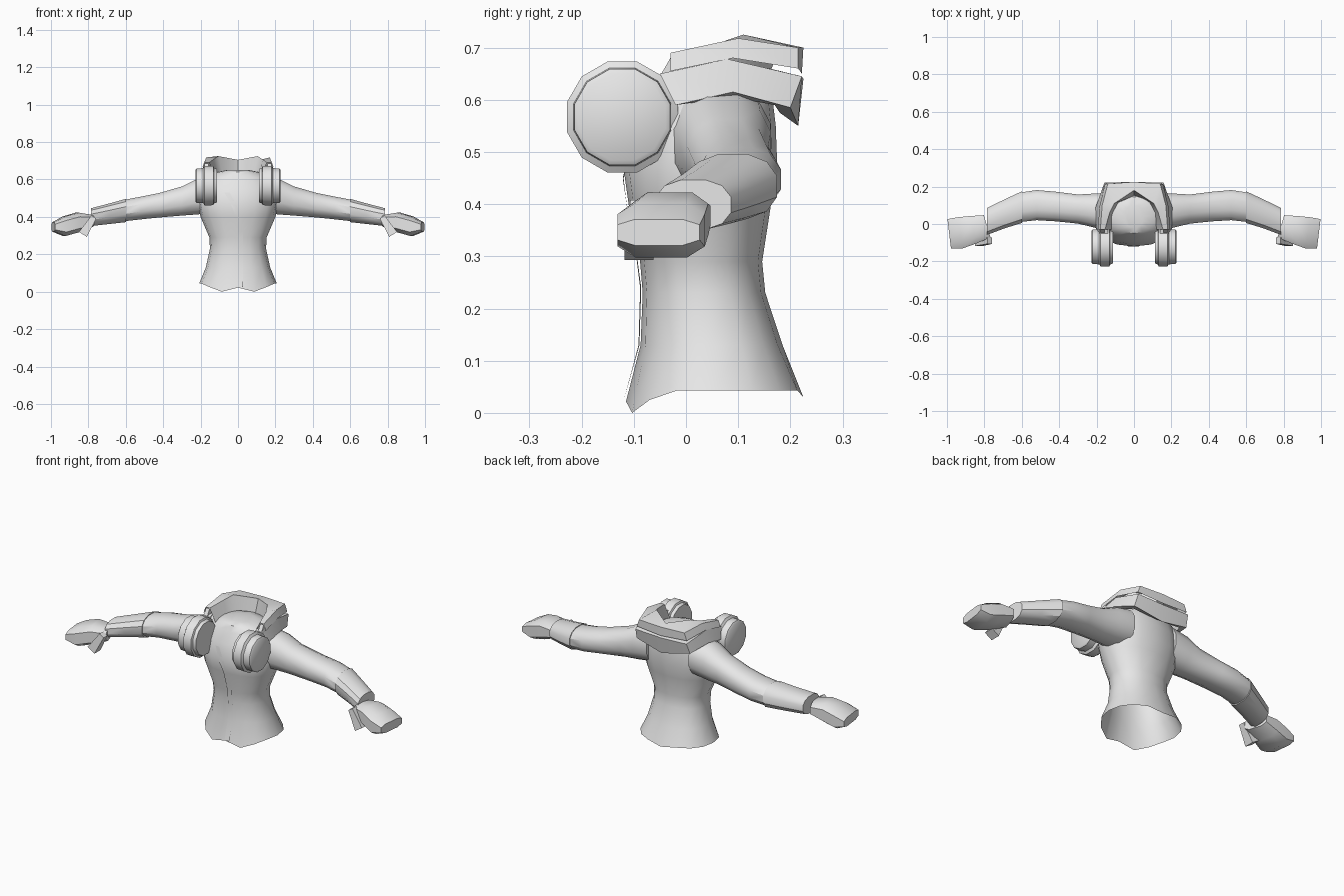
import bpy, bmesh, math
from mathutils import Matrix, Vector

if "Cube" in bpy.data.objects:
    bpy.data.objects.remove(bpy.data.objects["Cube"])

grey = bpy.data.materials.new("light_grey")
grey.diffuse_color = (0.8, 0.8, 0.8, 1)
grey.use_nodes = True
grey.node_tree.nodes["Principled BSDF"].inputs["Base Color"].default_value = grey.diffuse_color


def finish(name, bm, mirror=False, angle=35):
    bmesh.ops.recalc_face_normals(bm, faces=bm.faces)
    me = bpy.data.meshes.new(name)
    bm.to_mesh(me)
    bm.free()
    me.materials.append(grey)
    me.shade_smooth()
    me.set_sharp_from_angle(angle=math.radians(angle))
    ob = bpy.data.objects.new(name, me)
    bpy.context.collection.objects.link(ob)
    if mirror:
        ob.modifiers.new("mirror", "MIRROR").use_mirror_merge = False
    return ob


def loft(rings, closed=True, cap_start=False, cap_end=False):
    bm = bmesh.new()
    rows = [[bm.verts.new(p) for p in r] for r in rings]
    n = len(rows[0])
    for a, b in zip(rows, rows[1:]):
        for i in range(n if closed else n - 1):
            j = (i + 1) % n
            bm.faces.new((a[i], a[j], b[j], b[i]))
    if cap_start:
        bm.faces.new(rows[0])
    if cap_end:
        bm.faces.new(rows[-1])
    return bm


def spow(v, p):
    return math.copysign(abs(v) ** p, v)


def x_ring(x, y0, y1, z0, z1, skew=0, n=12, p=0.85):
    """Rounded ring across the arm direction; skew slants it with y."""
    cy, cz = (y0 + y1) / 2, (z0 + z1) / 2
    out = []
    for i in range(n):
        a = 2 * math.pi * (i + 0.5) / n
        y = cy + (y1 - y0) / 2 * spow(math.cos(a), p)
        z = cz + (z1 - z0) / 2 * spow(math.sin(a), p)
        out.append((x + skew * (y - cy), y, z))
    return out


# Jacket body: height, half width, front y, back y
BODY = [(0.03, 0.208, -0.115, 0.225), (0.13, 0.172, -0.087, 0.185),
        (0.23, 0.150, -0.083, 0.152), (0.29, 0.153, -0.088, 0.146),
        (0.40, 0.200, -0.110, 0.163), (0.47, 0.215, -0.120, 0.175),
        (0.55, 0.210, -0.095, 0.172), (0.61, 0.175, -0.065, 0.165),
        (0.64, 0.110, -0.050, 0.145), (0.652, 0.05, -0.02, 0.10)]
SEG = 16
rings = []
for k, (z, w, yf, yb) in enumerate(BODY):
    ring = []
    for i in range(SEG):
        a = 2 * math.pi * i / SEG
        c = math.cos(a)
        zz = z
        if k == 0:   # wavy hem, lowest beside the front opening
            zz = {0: 0.022, 1: 0.0, 15: 0.0, 2: 0.025, 14: 0.025, 8: 0.03}.get(i, 0.043)
        ring.append((w * spow(math.sin(a), 0.9), (yf + yb) / 2 - (yb - yf) / 2 * spow(c, 0.9), zz))
    rings.append(ring)
finish("jacket_body", loft(rings, cap_end=True), angle=40)


def front_y(x, z):
    for a, b in zip(BODY, BODY[1:]):
        if a[0] <= z <= b[0]:
            t = (z - a[0]) / (b[0] - a[0])
            w, yf, yb = (a[i] + (b[i] - a[i]) * t for i in (1, 2, 3))
            return (yf + yb) / 2 - (yb - yf) / 2 * math.sqrt(1 - (x / w) ** 2)
    return BODY[0][2]


# Overlapping front edge of the jacket
strip = []
for z, x in [(0.025, 0.0), (0.13, 0.0), (0.24, 0.0), (0.32, -0.002), (0.40, -0.01),
             (0.45, -0.03), (0.53, -0.072)]:
    strip.append([(x + d, front_y(x + d, z) - 0.004, z) for d in (0, 0.014, 0.028)])
finish("front_placket", loft(strip, closed=False))

# Sleeve: x, y range, z range
SLEEVE = [(0.13, -0.04, 0.165, 0.42, 0.625), (0.22, -0.02, 0.165, 0.41, 0.605),
          (0.30, 0.0, 0.160, 0.405, 0.565), (0.42, 0.012, 0.175, 0.395, 0.53),
          (0.52, 0.018, 0.184, 0.385, 0.51), (0.61, 0.008, 0.170, 0.375, 0.492)]
finish("sleeve", loft([x_ring(*r) for r in SLEEVE], cap_start=True, cap_end=True), True)

# Cuff
CUFF = [(0.60, 0.003, 0.177, 0.37, 0.498), (0.69, -0.025, 0.135, 0.36, 0.473),
        (0.785, -0.06, 0.088, 0.35, 0.448)]
finish("cuff", loft([x_ring(*r) for r in CUFF], cap_start=True, cap_end=True), True)

# Mitten hand, with slanted wrist
HAND = [(0.785, -0.075, 0.05, 0.345, 0.412, 0.3), (0.86, -0.108, 0.046, 0.315, 0.425, 0.22),
        (0.93, -0.135, 0.04, 0.295, 0.405, 0.15), (0.988, -0.135, 0.03, 0.32, 0.372, 0.12)]
finish("hand", loft([x_ring(*r, n=8, p=0.6) for r in HAND],
                    cap_start=True, cap_end=True), True, 45)

# Thumb: tapered block pointing down and outward
bm = bmesh.new()
bmesh.ops.create_cube(bm, size=1)
for v in bm.verts:
    f = 1.0 if v.co.z < 0 else 0.6
    v.co = Vector((v.co.x * 0.05 * f, v.co.y * 0.055 * f, v.co.z * 0.11))
bmesh.ops.transform(bm, verts=bm.verts, matrix=Matrix.Translation((0.80, -0.09, 0.353))
                    @ Matrix.Rotation(math.radians(-32), 4, "Y"))
finish("thumb", bm, True)

# Headphone ear cup: x, radius, profile turned about a sideways axis
CUP = [(0.112, 0.07), (0.112, 0.092), (0.128, 0.098), (0.132, 0.108), (0.178, 0.110),
       (0.186, 0.097), (0.222, 0.095), (0.228, 0.086)]
cup = []
for x, r in CUP:
    cup.append([(x, -0.122 + r * math.cos(math.tau * (i + 0.5) / 12),
                 0.567 + r * math.sin(math.tau * (i + 0.5) / 12)) for i in range(12)])
finish("ear_cup", loft(cup, cap_start=True, cap_end=True), True)


def wrap(rows):
    """Rows of points for the right half, continued around the back."""
    return [r + [(-x, y, z) for x, y, z in reversed(r[:-1])] for r in rows]


# Standing neck band, open at the front
band = wrap([
    [(0.12, -0.03, 0.62), (0.11, 0.06, 0.62), (0.08, 0.115, 0.62), (0, 0.15, 0.62)],
    [(0.155, -0.03, 0.69), (0.13, 0.06, 0.708), (0.105, 0.11, 0.725), (0, 0.18, 0.705)],
    [(0.18, -0.03, 0.69), (0.17, 0.10, 0.718), (0.14, 0.215, 0.70), (0, 0.225, 0.70)],
    [(0.193, -0.03, 0.655), (0.185, 0.09, 0.68), (0.155, 0.215, 0.66), (0, 0.222, 0.65)]])
finish("neck_band", loft(band, closed=False), angle=30)

# Folded collar hanging below it
collar = wrap([
    [(0.14, -0.05, 0.65), (0.14, 0.08, 0.67), (0.11, 0.16, 0.66), (0, 0.18, 0.65)],
    [(0.185, -0.05, 0.65), (0.183, 0.08, 0.678), (0.158, 0.222, 0.645), (0, 0.225, 0.64)],
    [(0.202, -0.02, 0.59), (0.205, 0.09, 0.615), (0.165, 0.20, 0.585), (0, 0.215, 0.55)],
    [(0.18, -0.02, 0.59), (0.18, 0.09, 0.605), (0.145, 0.17, 0.59), (0, 0.18, 0.575)]])
finish("folded_collar", loft(collar, closed=False), angle=30)

# Short arm joining cup and neck band
bm = bmesh.new()
bmesh.ops.create_cube(bm, size=1)
bmesh.ops.transform(bm, verts=bm.verts, matrix=Matrix.Translation((0.168, -0.03, 0.64))
                    @ Matrix.Rotation(math.radians(-30), 4, "X")
                    @ Matrix.Diagonal((0.022, 0.04, 0.08, 1)))
finish("headphone_arm", bm, True)
